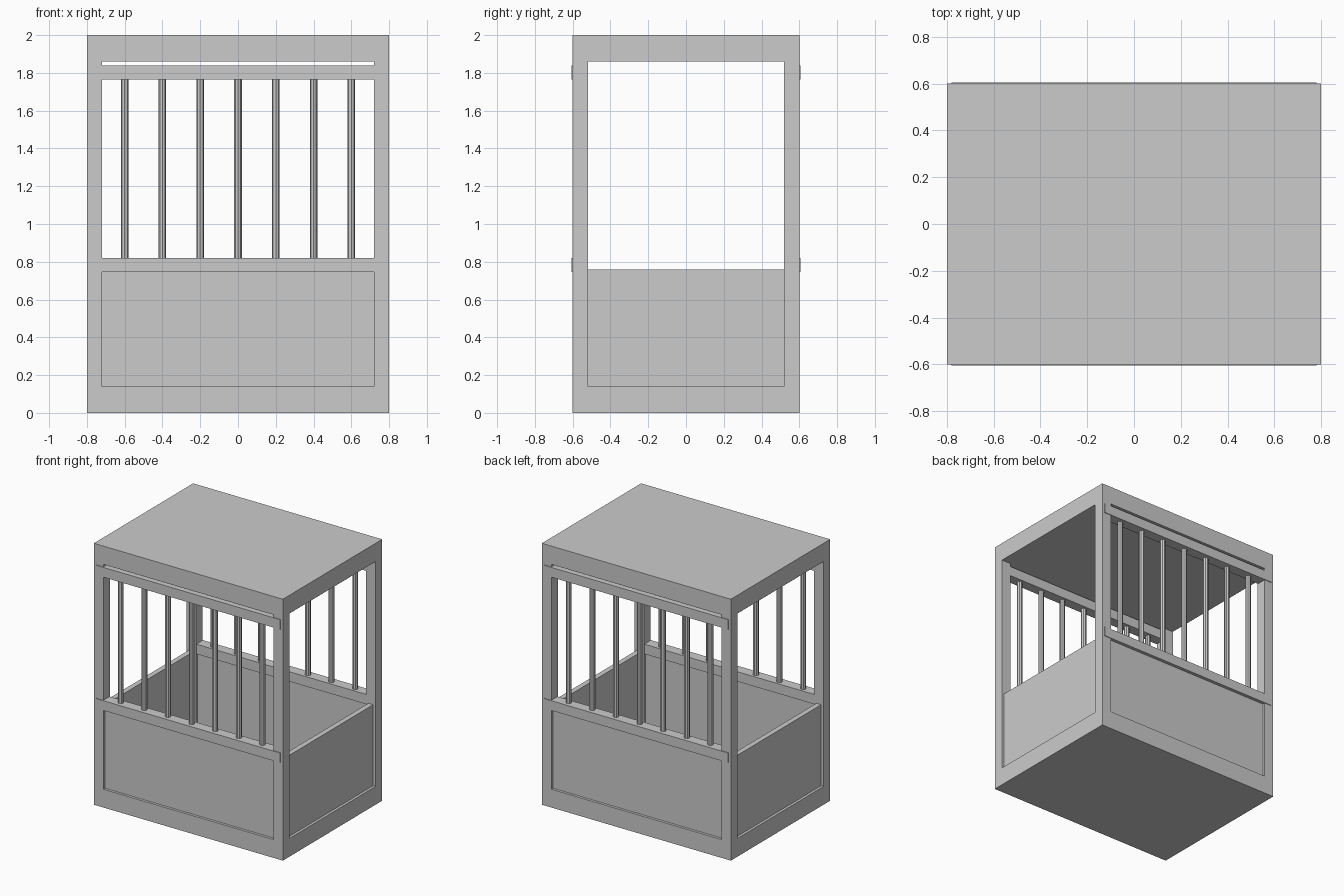
import bpy

if "Cube" in bpy.data.objects:
    bpy.data.objects.remove(bpy.data.objects["Cube"])

W, D, H = 0.8, 0.6, 2.0      # half width, half depth, height
SLAB, POST = 0.14, 0.08


def box(name, x0, x1, y0, y1, z0, z1):
    bpy.ops.mesh.primitive_cube_add(
        size=1, location=((x0 + x1) / 2, (y0 + y1) / 2, (z0 + z1) / 2))
    ob = bpy.context.object
    ob.name = name
    ob.scale = (x1 - x0, y1 - y0, z1 - z0)
    bpy.ops.object.transform_apply(location=False, rotation=False, scale=True)
    return ob


def side_box(name, s, a, b, half, z0, z1, axis):
    """Box between distances a and b from the centre, on side s of an axis."""
    lo, hi = sorted((s * a, s * b))
    if axis == 'y':
        return box(name, -half, half, lo, hi, z0, z1)
    return box(name, lo, hi, -half, half, z0, z1)


# Floor and roof slabs
box("floor", -W, W, -D, D, 0, SLAB)
box("roof", -W, W, -D, D, H - SLAB, H)

# Corner posts
for sx in (-1, 1):
    for sy in (-1, 1):
        x0, x1 = sorted((sx * (W - POST), sx * W))
        y0, y1 = sorted((sy * (D - POST), sy * D))
        box("corner_post", x0, x1, y0, y1, SLAB, H - SLAB)

# Front and back: recessed panel, two rails, seven round bars
for s, label in ((-1, "front"), (1, "back")):
    side_box(label + "_panel", s, 0.54, 0.58, W - POST, SLAB, 0.76, 'y')
    side_box(label + "_lower_rail", s, 0.525, 0.605, 0.78, 0.745, 0.82, 'y')
    side_box(label + "_upper_rail", s, 0.525, 0.605, 0.78, 1.765, 1.84, 'y')
    for i in range(-3, 4):
        bpy.ops.mesh.primitive_cylinder_add(
            vertices=8, radius=0.02, depth=0.985,
            location=(i * 0.2, s * 0.56, 1.2925))
        bpy.context.object.name = label + "_bar"

# Open sides: recessed panel only
for s, label in ((-1, "left"), (1, "right")):
    side_box(label + "_panel", s, 0.74, 0.78, D - POST, SLAB, 0.76, 'x')
